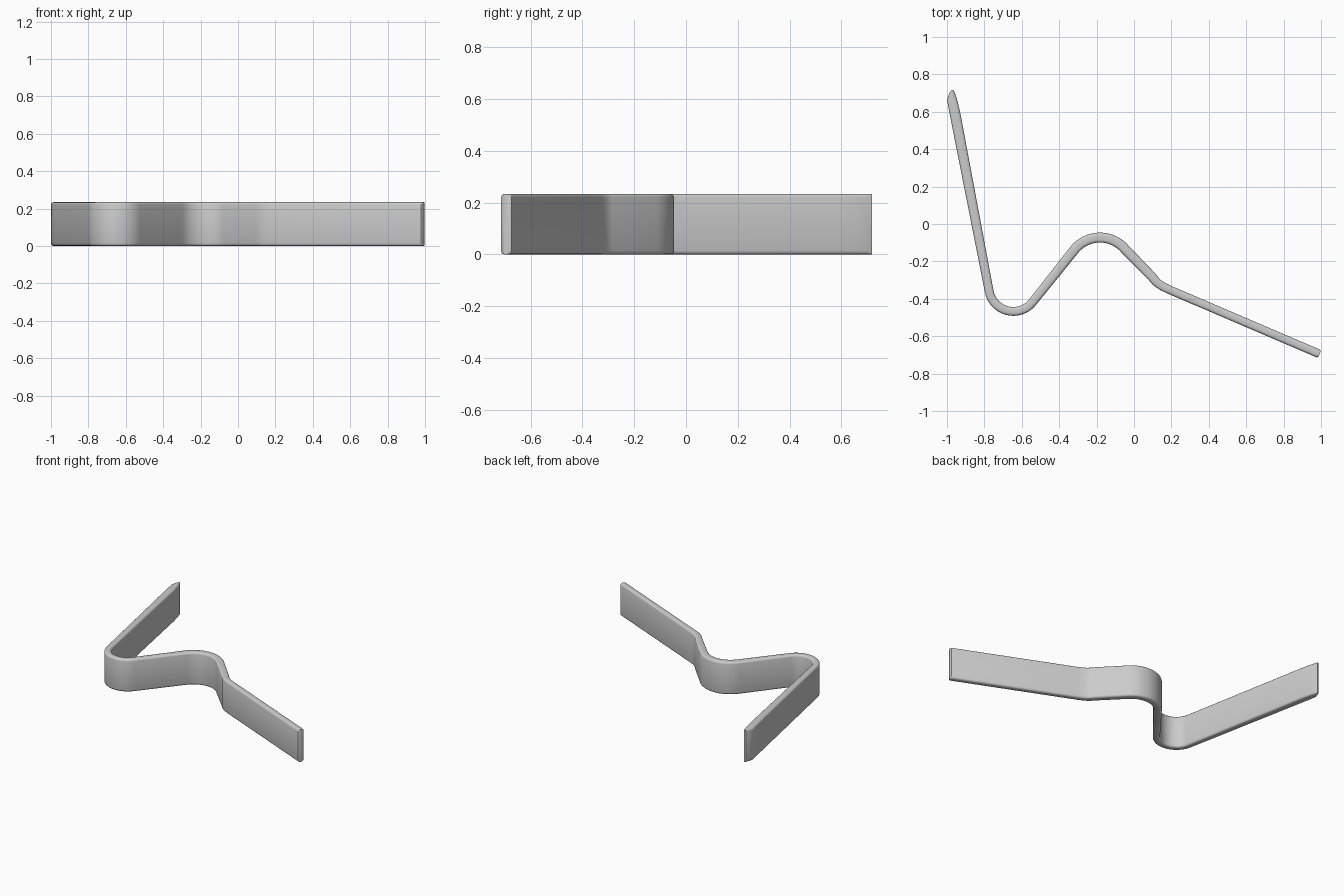
import bpy, bmesh, math

if "Cube" in bpy.data.objects:
    bpy.data.objects.remove(bpy.data.objects["Cube"])

H = 0.234      # strip height
RAD = 0.014    # rounding of long edges


def polar(c, r, deg):
    a = math.radians(deg)
    return (c[0] + r * math.cos(a), c[1] + r * math.sin(a))


def arc(c, ra, rb, a0, a1, n):
    """Paired edge points (side A, side B) along an arc."""
    return [(polar(c, ra, a0 + (a1 - a0) * i / n),
             polar(c, rb, a0 + (a1 - a0) * i / n)) for i in range(n + 1)]


def across(x, y, deg, w):
    """Paired edge points either side of a centre point."""
    return polar((x, y), -w / 2, deg), polar((x, y), w / 2, deg)


# Pointed tip and tapering long leg
stations = [((-0.978, 0.714), (-0.965, 0.718)),
            ((-0.990, 0.694), (-0.956, 0.697)),
            ((-1.000, 0.665), (-0.943, 0.655)),
            ((-0.986, 0.590), (-0.928, 0.590))]
# Lower bend, then upper bend
stations += arc((-0.645, -0.336), 0.155, 0.108, 191, 322, 20)
stations += arc((-0.182, -0.249), 0.150, 0.203, 142, 41, 20)
# Small kink, straight leg and rounded end
stations += [across(0.098, -0.284, 42, 0.050),
             across(0.115, -0.305, 46, 0.049),
             across(0.132, -0.320, 54, 0.047),
             across(0.157, -0.336, 62, 0.046),
             across(0.195, -0.354, 66, 0.045),
             across(0.980, -0.690, 67, 0.045),
             across(0.988, -0.694, 67, 0.043),
             across(0.992, -0.696, 67, 0.030)]


def ring(a, b):
    """Rounded upright cross-section between two edge points."""
    w = math.dist(a, b)
    r = min(RAD, w * 0.4)
    pts = []
    for s, z, start in ((w - r, r, -90), (w - r, H - r, 0), (r, H - r, 90), (r, r, 180)):
        for k in range(4):
            ps, pz = polar((s, z), r, start + 30 * k)
            t = ps / w
            pts.append((a[0] + (b[0] - a[0]) * t, a[1] + (b[1] - a[1]) * t, pz))
    return pts


# Sweep the section along the strip
bm = bmesh.new()
rings = [[bm.verts.new(p) for p in ring(a, b)] for a, b in stations]
for r0, r1 in zip(rings, rings[1:]):
    n = len(r0)
    for i in range(n):
        bm.faces.new((r0[i], r0[(i + 1) % n], r1[(i + 1) % n], r1[i]))
bm.faces.new(rings[0])
bm.faces.new(rings[-1])
bmesh.ops.recalc_face_normals(bm, faces=bm.faces[:])
mesh = bpy.data.meshes.new("bent_strip")
bm.to_mesh(mesh)
bm.free()
obj = bpy.data.objects.new("bent_strip", mesh)
bpy.context.collection.objects.link(obj)
bpy.context.view_layer.objects.active = obj
obj.select_set(True)
bpy.ops.object.shade_smooth_by_angle(angle=math.radians(40))
